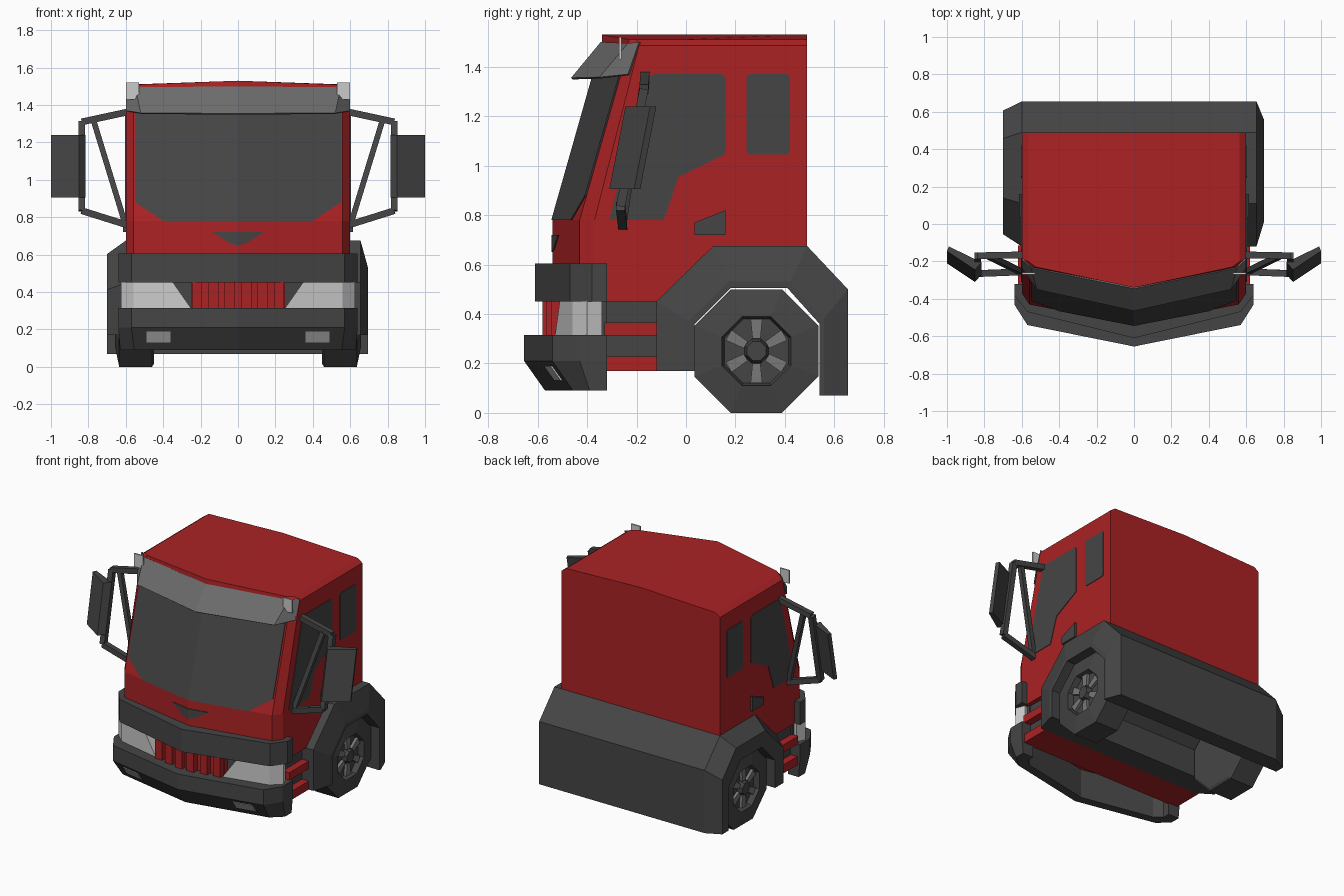
import bpy, bmesh, math
from mathutils import Vector

if "Cube" in bpy.data.objects:
    bpy.data.objects.remove(bpy.data.objects["Cube"])


def material(name, rgb):
    m = bpy.data.materials.new(name)
    m.diffuse_color = (*rgb, 1)
    m.use_nodes = True
    m.node_tree.nodes["Principled BSDF"].inputs["Base Color"].default_value = m.diffuse_color
    return m


RED = material("red_paint", (0.41, 0.016, 0.018))
DARK = material("dark_grey", (0.06, 0.06, 0.06))
VISOR = material("visor_grey", (0.15, 0.15, 0.15))
STEEL = material("spoke_grey", (0.19, 0.19, 0.19))
LAMP = material("lamp_white", (0.6, 0.6, 0.6))


def mesh(name, verts, faces, mat):
    me = bpy.data.meshes.new(name)
    me.from_pydata([tuple(v) for v in verts], [], faces)
    bm = bmesh.new()
    bm.from_mesh(me)
    bmesh.ops.remove_doubles(bm, verts=bm.verts, dist=1e-5)
    bmesh.ops.recalc_face_normals(bm, faces=bm.faces)
    bm.to_mesh(me)
    bm.free()
    me.materials.append(mat)
    ob = bpy.data.objects.new(name, me)
    bpy.context.collection.objects.link(ob)
    return ob


def loft(name, rings, mat, caps=True):
    """Skin closed rings of equal length, with end caps."""
    n = len(rings[0])
    verts = [v for r in rings for v in r]
    faces = [(k*n + i, k*n + (i+1) % n, (k+1)*n + (i+1) % n, (k+1)*n + i)
             for k in range(len(rings) - 1) for i in range(n)]
    if caps:
        faces += [tuple(range(n)), tuple(range(len(verts) - n, len(verts)))]
    return mesh(name, verts, faces, mat)


def slab(name, pts, d, mat):
    """Extrude a polygon of 3D points by the vector d."""
    return loft(name, [pts, [Vector(p) + Vector(d) for p in pts]], mat)


def box(name, x0, x1, y0, y1, z0, z1, mat):
    return slab(name, [(x0, y0, z0), (x1, y0, z0), (x1, y1, z0), (x0, y1, z0)], (0, 0, z1 - z0), mat)


def sym(half):
    """Mirror a half plan that ends on the centre line."""
    return half + [(-p[0], *p[1:]) for p in reversed(half) if abs(p[0]) > 1e-6]


def flat(plan, z):
    return [(x, y, z) for x, y in plan]


def rod(name, a, b, r, mat):
    a, b = Vector(a), Vector(b)
    d = (b - a).normalized()
    u = d.cross(Vector((0, 1, 0))).normalized() * r
    v = d.cross(u).normalized() * r
    return loft(name, [[p + u + v, p + u - v, p - u - v, p - u + v] for p in (a, b)], mat)


# Cab shell: lower, belt, upper and roof rows
def cab_row(x, ys, zs):
    return sym([(x, 0.49, zs[0]), (x, ys[0], zs[1]), (x, ys[1], zs[1]), (x - 0.04, ys[2], zs[1]), (0, ys[3], zs[2])]) \
        + [(0, 0.49, zs[3])]


rows = [cab_row(0.6, (-0.12, -0.37, -0.43, -0.54), (0.66, 0.45, 0.45, 0.66)),
        cab_row(0.6, (-0.12, -0.37, -0.43, -0.54), (0.78, 0.78, 0.78, 0.78)),
        cab_row(0.6, (-0.02, -0.19, -0.23, -0.34), (1.485, 1.485, 1.485, 1.485)),
        cab_row(0.565, (-0.02, -0.20, -0.23, -0.34), (1.51, 1.51, 1.53, 1.53))]
n = len(rows[0])
cab_verts = [v for r in rows for v in r]
cab_faces = [(k*n + i, k*n + (i+1) % n, (k+1)*n + (i+1) % n, (k+1)*n + i) for k in range(3) for i in range(n)]
cab_faces += [tuple(range(1, 8)), (0, 1, 7, 8, 9)]
t = 3*n
cab_faces += [(t, t+1, t+2, t+3, t+4, t+9), (t+9, t+4, t+5, t+6, t+7, t+8)]
mesh("cab", cab_verts, cab_faces, RED)


# Windscreen and front vent plates lying on the cab front
def front_y(x, z):
    return -0.54 + 0.2 * max(0, (z - 0.78) / 0.705) + 0.1964 * abs(x)


for s in (1, -1):
    side = "right" if s > 0 else "left"
    for name, pts in (("windscreen_", [(0, 0.78), (0.4, 0.78), (0.55, 0.88), (0.55, 1.44), (0, 1.44)]),
                      ("front_vent_", [(0, 0.65), (0.05, 0.665), (0.135, 0.72), (0, 0.72)])):
        slab(name + side, [(s*x, front_y(x, z) - 0.005, z) for x, z in pts], (0, 0.008, 0), DARK)

    # Side windows and door handle
    for name, pts, out in (
            ("door_window_", [(-0.31, 0.78), (-0.09, 0.78), (-0.03, 0.955), (0.155, 1.045), (0.16, 1.06),
                              (0.16, 1.355), (0.145, 1.37), (-0.13, 1.37), (-0.165, 1.35)], 0.004),
            ("rear_window_", [(0.255, 1.045), (0.41, 1.045), (0.42, 1.055), (0.42, 1.36), (0.41, 1.37),
                              (0.255, 1.37), (0.245, 1.36), (0.245, 1.055)], 0.004),
            ("door_handle_", [(0.035, 0.72), (0.16, 0.72), (0.16, 0.82), (0.035, 0.77)], 0.016)):
        slab(name + side, [(s*0.597, y, z) for y, z in pts], (s*(0.003 + out), 0, 0), DARK)

    # Marker lamps at the roof corners
    box("marker_lamp_" + side, s*0.53, s*0.6, -0.27, -0.26, 1.43, 1.52, LAMP)

    # Headlamps between the bumpers
    top = [(0.35, -0.51), (0.56, -0.46), (0.625, -0.40), (0.6, -0.34), (0.35, -0.38)]
    bot = [(0.25, -0.53)] + top[1:4] + [(0.25, -0.40)]
    loft("headlamp_" + side, [[(s*x, y, z) for x, y in p] for p, z in ((bot, 0.312), (top, 0.455))], LAMP)

    # Fog lamps on the sloping lower bumper
    fog = [(0.36, 0.13), (0.49, 0.13), (0.49, 0.19), (0.36, 0.19)]
    slab("fog_lamp_" + side, [(s*x, -0.662 + 0.202*x + 0.085*(0.21 - z)/0.12, z) for x, z in fog],
         (0, 0.009, 0), LAMP)

    # Mirror head and its tubular bracket
    head = [(0.815, -0.27), (0.85, -0.31), (1.0, -0.21), (0.99, -0.185)]
    loft("mirror_" + side, [[(s*x, y + dy, z) for x, y in head] for dy, z in ((0, 0.905), (0.065, 1.24))], DARK)
    up, low = (s*0.835, -0.17, 1.31), (s*0.835, -0.265, 0.835)
    rod("mirror_top_arm_" + side, (s*0.58, -0.165, 1.365), up, 0.018, DARK)
    rod("mirror_pole_" + side, up, low, 0.018, DARK)
    rod("mirror_bottom_arm_" + side, low, (s*0.58, -0.255, 0.755), 0.018, DARK)
    rod("mirror_brace_" + side, (s*0.77, -0.175, 1.31), (s*0.605, -0.255, 0.77), 0.015, DARK)

    # Eight-sided wheel with recessed rim, spokes and hub
    def ring(x, r, cnt=8):
        r /= math.cos(math.pi / cnt)
        return [(s*x, 0.285 + r*math.cos((i + 0.5)*math.tau/cnt), 0.25 + r*math.sin((i + 0.5)*math.tau/cnt))
                for i in range(cnt)]
    loft("wheel_" + side, [ring(0.45, 0.235), ring(0.46, 0.25), ring(0.635, 0.25), ring(0.658, 0.14),
                           ring(0.62, 0.13)], DARK)
    loft("hub_" + side, [ring(0.615, 0.05), ring(0.655, 0.038)], DARK)
    for i in range(6):
        a = math.radians(30 + 60*i)
        c, d = math.cos(a), math.sin(a)
        spoke = [(0.05, -0.016), (0.13, -0.024), (0.13, 0.024), (0.05, 0.016)]
        slab("spoke_%s_%d" % (side, i), [(s*0.615, 0.285 + r*c - w*d, 0.25 + r*d + w*c) for r, w in spoke],
             (s*0.025, 0, 0), STEEL)

# Sun visor sheet
vt = sym([(0.6, -0.19, 1.5), (0.55, -0.235, 1.495), (0, -0.345, 1.5)])
vb = sym([(0.6, -0.235, 1.37), (0.52, -0.35, 1.358), (0, -0.465, 1.355)])
visor = mesh("sun_visor", vt + vb, [(i, i+1, i+6, i+5) for i in range(4)], VISOR)
visor.modifiers.new("thickness", "SOLIDIFY").thickness = 0.01

# Upper bumper bar
upper = sym([(0.64, -0.32), (0.64, -0.38), (0.57, -0.47), (0, -0.61)])
loft("upper_bumper", [flat(upper, 0.45), flat(upper, 0.605)], DARK)

# Lower bumper: U-shaped band with an undercut lip
outer = [(0.64, -0.32), (0.64, -0.43), (0.57, -0.54), (0, -0.655)]
lip = [(0.63, -0.32), (0.63, -0.39), (0.555, -0.457), (0, -0.57)]
inner = sym([(0.55, -0.32), (0.55, -0.37), (0.5, -0.41), (0, -0.51)])[::-1]
loft("lower_bumper", [flat(sym(p) + inner, z) for p, z in ((lip, 0.09), (outer, 0.21), (outer, 0.315))], DARK)

# Grille: dark backing, red plate and vertical fins
back = sym([(0.58, -0.32), (0.58, -0.38), (0.5, -0.42), (0, -0.52)])
loft("grille_backing", [flat(back, 0.30), flat(back, 0.46)], DARK)
plate = sym([(0.25, -0.44), (0.25, -0.505), (0, -0.555)])
loft("grille_plate", [flat(plate, 0.29), flat(plate, 0.46)], RED)
for i in range(6):
    x = -0.22 + 0.088*i
    y = -0.59 + 0.2*abs(x)
    box("grille_fin_%d" % i, x - 0.027, x + 0.027, y, -0.48, 0.29, 0.46, RED)

# Entry steps: recessed dark core with red treads
box("step_core", -0.57, 0.57, -0.33, -0.11, 0.18, 0.47, DARK)
for name, z0, z1 in (("lower_step", 0.17, 0.228), ("upper_step", 0.313, 0.365)):
    box(name, -0.62, 0.62, -0.33, -0.115, z0, z1, RED)

# Full-width mudguard with a wheel tunnel; its two ends taper differently
rim = [(-0.12, 0.17), (-0.12, 0.45), (0.11, 0.675), (0.49, 0.675), (0.655, 0.5), (0.655, 0.07)]
arch = [(0.035, 0.17), (0.035, 0.36), (0.18, 0.505), (0.41, 0.505), (0.54, 0.36), (0.54, 0.07)]


def guard(x, k):
    o = [(x, a[0] + (b[0] - a[0])*k, a[1] + (b[1] - a[1])*k) for a, b in zip(rim, arch)]
    return o + [(x, y, z) for y, z in reversed(arch)]


loft("mudguard", [guard(-0.7, 0.42), guard(-0.6, 0), guard(0.655, 0), guard(0.695, 0.85)], DARK)
